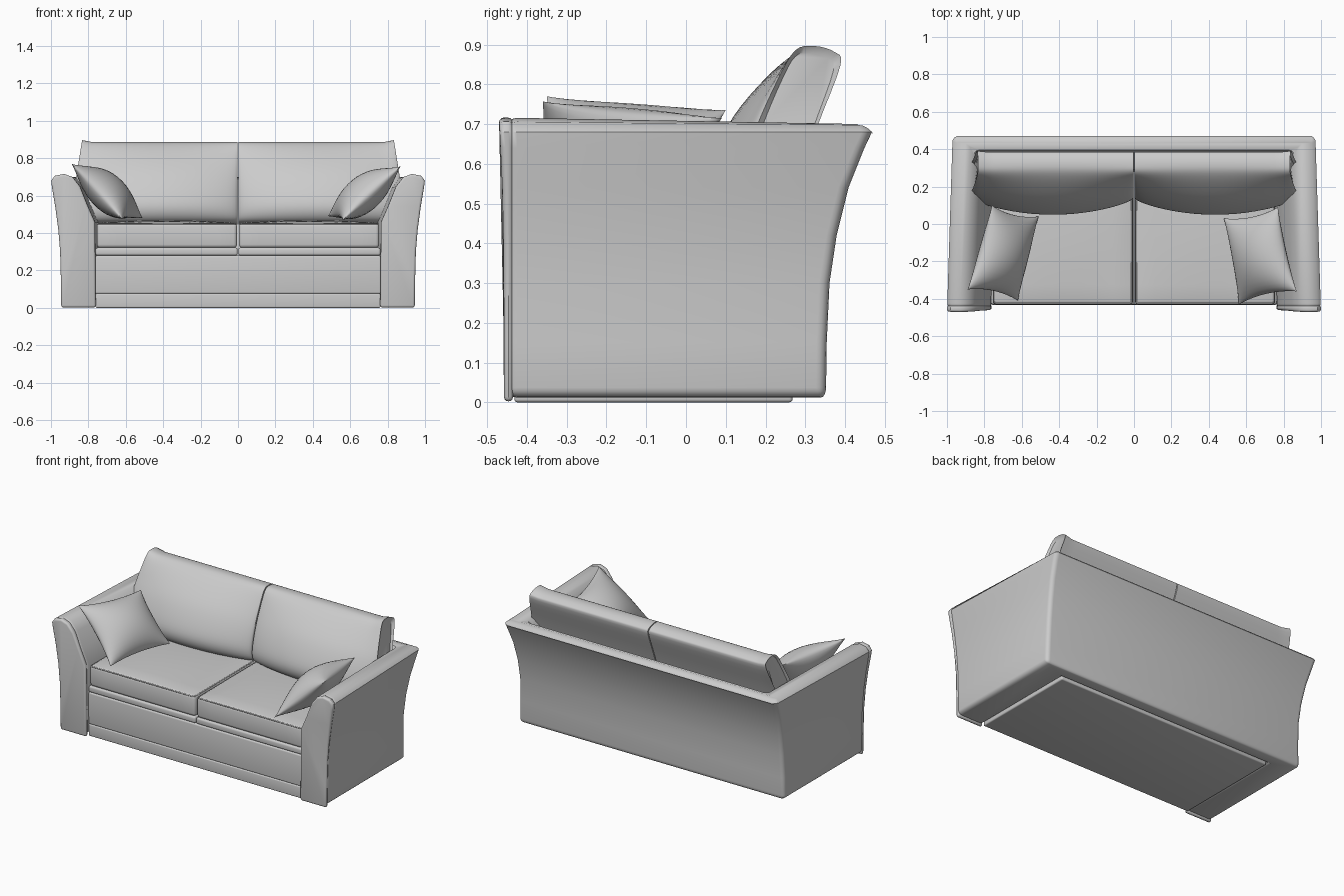
import bpy, bmesh, math
from mathutils import Vector

if "Cube" in bpy.data.objects:
    bpy.data.objects.remove(bpy.data.objects["Cube"])


def finish(name, bm, bevel=0, segs=3, limit=55, mirror=False, smooth=40):
    bmesh.ops.recalc_face_normals(bm, faces=bm.faces)
    me = bpy.data.meshes.new(name)
    bm.to_mesh(me)
    bm.free()
    ob = bpy.data.objects.new(name, me)
    bpy.context.collection.objects.link(ob)
    if bevel:
        m = ob.modifiers.new("bevel", 'BEVEL')
        m.width, m.segments = bevel, segs
        m.limit_method, m.angle_limit = 'ANGLE', math.radians(limit)
        m.use_clamp_overlap = False
    if mirror:
        ob.modifiers.new("mirror", 'MIRROR').use_mirror_merge = False
    bpy.ops.object.select_all(action='DESELECT')
    ob.select_set(True)
    bpy.context.view_layer.objects.active = ob
    bpy.ops.object.convert(target='MESH')
    bpy.ops.object.shade_smooth_by_angle(angle=math.radians(smooth))
    return ob


def loft(rings):
    bm = bmesh.new()
    vs = [[bm.verts.new(p) for p in r] for r in rings]
    n = len(vs[0])
    for a, b in zip(vs, vs[1:]):
        for i in range(n):
            j = (i + 1) % n
            bm.faces.new((a[i], a[j], b[j], b[i]))
    bm.faces.new(vs[0])
    bm.faces.new(vs[-1])
    return bm


def spline(pts, k=4):
    """Closed Catmull-Rom loop through the points."""
    out, n = [], len(pts)
    for i in range(n):
        a, b, c, d = (Vector(pts[(i + o) % n]) for o in (-1, 0, 1, 2))
        for s in range(k):
            t = s / k
            out.append(0.5 * (2 * b + (c - a) * t + (2 * a - 5 * b + 4 * c - d) * t * t
                              + (3 * b - a - 3 * c + d) * t ** 3))
    return out


def block(name, x0, x1, y0, y1, z0, z1, bevel, mirror=False):
    rings = [[(x0, y, z), (x1, y, z), (x1, y, w), (x0, y, w)]
             for y, z, w in ((y0, z0, z1), (y1, z0, z1))]
    return finish(name, loft(rings), bevel, 4, mirror=mirror)


# Arm section (x, z) and matching back section (y, z), from inner bottom outwards
arm = [(.76, .012), (.945, .012), (.947, .15), (.951, .3), (.961, .42), (.977, .54),
       (.994, .64), (.999, .68), (.980, .706), (.93, .716), (.885, .70),
       (.845, .65), (.805, .55), (.765, .46)]
back = [(.27, .012), (.352, .012), (.354, .15), (.361, .3), (.379, .42), (.409, .54),
        (.449, .64), (.468, .68), (.460, .697), (.43, .70), (.395, .69),
        (.37, .64), (.33, .55), (.29, .46)]

# Flared shell: arm, back, arm as one mitred sweep
front = [(x, -.45, z) for x, z in arm]
corner = [(x - .03 * w / .7, y, w) for (x, z), (y, w) in zip(arm, back)]
flip = lambda r: [(-x, y, z) for x, y, z in r]
finish("arms_and_back_shell", loft([front, corner, flip(corner), flip(front)]), .025, 4)

# Arm front panels
rings = [[(x, y - (.012 * (z / .7) ** 4 if y < -.45 else 0), max(z - .01, 0) if z < .1 else z)
          for x, z in arm] for y in (-.435, -.458)]
finish("arm_front_panel", loft(rings), .012, 3, mirror=True)

# Base, plinth and rail
block("plinth", -.762, .762, -.432, .268, 0, .077, .008)
block("base_front", -.765, .765, -.43, .285, .075, .279, .01)
block("seat_rail", .002, .762, -.432, .285, .28, .322, .012, True)

# Seat cushions with a crowned top
bm = bmesh.new()
bmesh.ops.create_cube(bm, size=1)
for v in bm.verts:
    v.co = Vector((.38 + v.co.x * .75, -.07 + v.co.y * .72, .387 + v.co.z * .132))
bmesh.ops.bevel(bm, geom=bm.edges[:], offset=.018, segments=3, profile=.5, affect='EDGES')
bmesh.ops.subdivide_edges(bm, edges=[e for e in bm.edges if e.calc_length() > .2],
                          cuts=7, use_grid_fill=True)
for v in bm.verts:
    if v.co.z > .44:
        u, w = (v.co.x - .38) / .375, (v.co.y + .07) / .36
        v.co.z += .016 * max(0, 1 - u * u) * max(0, 1 - w * w)
finish("seat_cushion", bm, mirror=True)

# Piping around the top edge of the seats
cu = bpy.data.curves.new("seat_piping", 'CURVE')
cu.dimensions, cu.bevel_depth, cu.bevel_resolution = '3D', .004, 1
for s in (-1, 1):
    sp = cu.splines.new('POLY')
    pts = [(.013, .25), (.013, -.417), (.022, -.426), (.738, -.426), (.747, -.417), (.747, .25)]
    sp.points.add(len(pts) - 1)
    for p, (x, y) in zip(sp.points, pts):
        p.co = (s * x, y, .448, 1)
bpy.context.collection.objects.link(bpy.data.objects.new("seat_piping", cu))

# Back cushions: full middle section blended with slim end section (y, z)
rear = [(.25, .46), (.295, .60), (.33, .70), (.383, .84), (.368, .872)]
mid = rear + [(.32, .886), (.27, .874), (.20, .815), (.12, .72), (.065, .61), (.05, .53),
              (.08, .47), (.15, .45)]
end = rear + [(.32, .886), (.275, .876), (.235, .81), (.185, .70), (.155, .61), (.14, .53),
              (.15, .475), (.19, .452)]
mid, end = spline(mid), spline(end)
N = 24
rings = []
for i in range(N + 1):
    t = .5 - .5 * math.cos(math.pi * i / N)
    b = max(0, math.sin(math.pi * t)) ** .65
    ear = 1 + .05 * max(0, (t - .93) / .07)
    ring = []
    for m, e in zip(mid, end):
        p = e.lerp(m, b)
        c = Vector((.27, .68))
        p = c + (p - c) * ear
        ring.append((.003 + t * (.862 - .16 * max(0, p.y - .7)), p.x, p.y))
    rings.append(ring)
# dished outer end inside the seam
rings.append([(x - .012, .27 + (y - .27) * .85, .68 + (z - .68) * .92) for x, y, z in rings[-1]])
finish("back_cushion", loft(rings), mirror=True)


# Throw pillows: puffed sheets between four corners
def pillow(name, corners, puff=.095, n=18):
    a, b, c, d = map(Vector, corners)
    nrm = (b - a).cross(d - a).normalized()
    bm = bmesh.new()
    for side in (-1, 1):
        g = []
        for i in range(n + 1):
            row = []
            for j in range(n + 1):
                u, v = (-math.cos(math.pi * k / n) for k in (i, j))
                h = (max(0, 1 - u * u) * max(0, 1 - v * v)) ** .6
                s = (u * (1 - .1 * (1 - v * v)) + 1) / 2
                t = (v * (1 - .1 * (1 - u * u)) + 1) / 2
                row.append(bm.verts.new(a.lerp(b, s).lerp(d.lerp(c, s), t) + nrm * side * puff * h))
            g.append(row)
        for i in range(n):
            for j in range(n):
                bm.faces.new((g[i][j], g[i + 1][j], g[i + 1][j + 1], g[i][j + 1]))
    bmesh.ops.remove_doubles(bm, verts=bm.verts, dist=1e-5)
    finish(name, bm, smooth=60)


pillow("throw_pillow_right", [(.48, .03, .49), (.77, .09, .715), (.87, -.36, .757), (.56, -.43, .47)])
pillow("throw_pillow_left", [(-.51, .04, .48), (-.76, .10, .735), (-.89, -.35, .77), (-.62, -.41, .475)])
